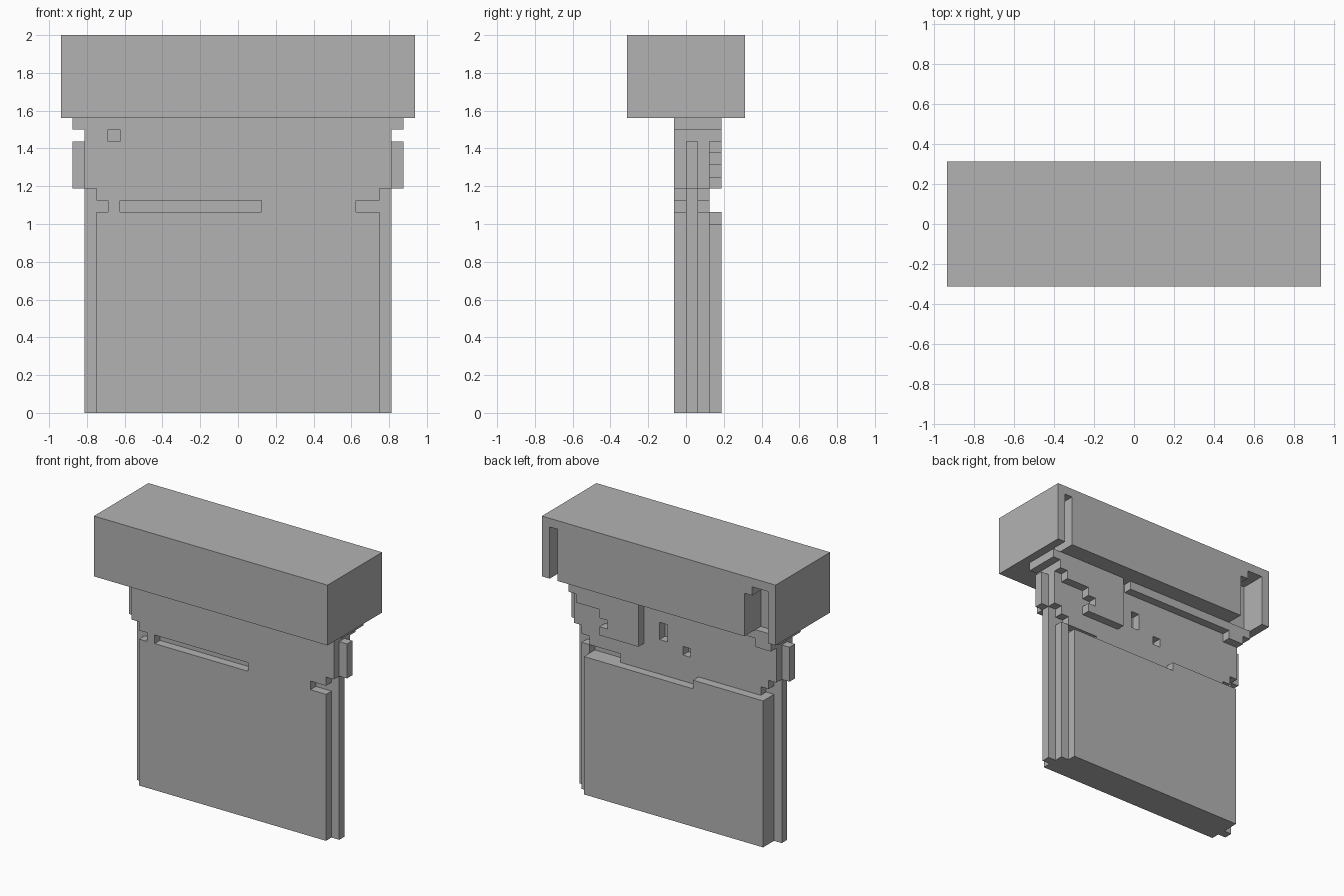
import bpy
from mathutils import Vector

U = 0.0625  # block unit

old = bpy.data.objects.get("Cube")
if old:
    bpy.data.objects.remove(old, do_unlink=True)

grey = bpy.data.materials.new("plain_grey")
grey.use_nodes = True
GREY = (0.45, 0.45, 0.45, 1)
grey.diffuse_color = GREY
grey.node_tree.nodes["Principled BSDF"].inputs["Base Color"].default_value = GREY


def box(name, x, y, z):
    """Box from (low, high) pairs in block units."""
    lo = Vector((x[0], y[0], z[0])) * U
    hi = Vector((x[1], y[1], z[1])) * U
    bpy.ops.mesh.primitive_cube_add(size=1, location=(lo + hi) / 2)
    ob = bpy.context.object
    ob.name = name
    ob.scale = hi - lo
    bpy.ops.object.transform_apply(location=False, rotation=False, scale=True)
    ob.data.materials.append(grey)
    return ob


def carve(ob, *cuts):
    """Remove boxes given as (x, y, z) ranges."""
    for x, y, z in cuts:
        cutter = box("cutter", x, y, z)
        mod = ob.modifiers.new("carve", 'BOOLEAN')
        mod.operation = 'DIFFERENCE'
        mod.solver = 'EXACT'
        mod.object = cutter
        bpy.context.view_layer.objects.active = ob
        bpy.ops.object.modifier_apply(modifier=mod.name)
        bpy.data.objects.remove(cutter, do_unlink=True)


# Wide top block with slots open at the back and below
head = box("top_block", (-15, 15), (-5, 5), (25, 32))
carve(head,
      ((13, 14), (2, 6), (24, 31)),
      ((-14, -12), (2, 6), (24, 31)),
      ((-12.1, -11), (2, 6), (24, 30)))

# Layer depths, front to back
FRONT, CORE, INNER, BACK = (-1, 0), (0, 1), (1, 2), (2, 3)
THRU_FRONT, THRU_INNER = (-2, 0.2), (0.8, 2.2)

# Front layer with grooves
lower_front = box("front_panel", (-12, 12), FRONT, (0, 19))
carve(lower_front,
      ((-10, 2), THRU_FRONT, (17, 18)),
      ((10, 13), THRU_FRONT, (17, 18)),
      ((-13, -11), THRU_FRONT, (17, 18)))
upper_front = box("front_upper_panel", (-13, 13), FRONT, (19, 24))
carve(upper_front, ((-11, -10), THRU_FRONT, (23, 24.2)))

# Core layer and side wings
box("core_panel", (-13, 13), CORE, (0, 24))
for side, x in (("left", (13, 14)), ("right", (-14, -13))):
    box(side + "_wing", x, CORE, (19, 23))

# Inner layer with small pits
lower_inner = box("inner_panel", (-12, 12), INNER, (0, 19))
carve(lower_inner,
      ((7, 11), THRU_INNER, (16, 17)),
      ((11, 13), THRU_INNER, (17, 18)),
      ((-13, -11), THRU_INNER, (17, 18)))
upper_inner = box("inner_upper_panel", (-13, 13), INNER, (19, 24))
carve(upper_inner,
      ((1, 2), THRU_INNER, (20, 22)),
      ((-2, -1), THRU_INNER, (18.8, 20)))

# Neck under the top block
box("neck", (-14, 14), (-1, 2), (24, 25))
box("neck_back_right", (-14, 3), BACK, (24, 25))
box("neck_back_left", (4, 14), BACK, (24, 25))
box("neck_tab", (-13, -11), BACK, (23, 24))

# Back slab with a raised right part
box("back_slab", (-12, 11), BACK, (0, 16))
box("back_slab_raised", (-12, -3), BACK, (16, 17))

# Stepped plate on the back, one row per height
for i, end in enumerate((9, 8, 9, 12, 13)):
    box("stepped_plate_row", (4, end), BACK, (19 + i, 20 + i))
